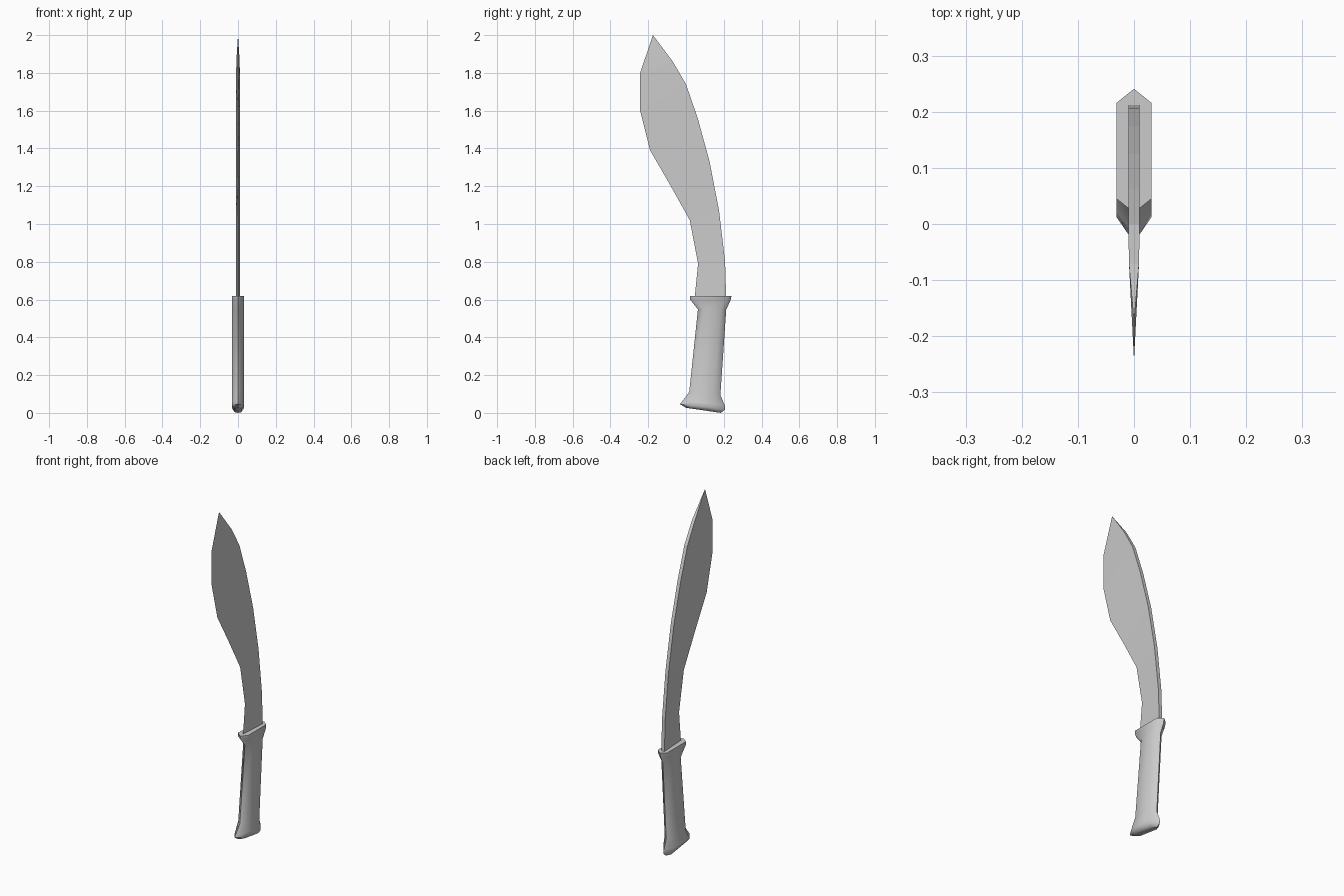
import bpy, bmesh, math

if "Cube" in bpy.data.objects:
    bpy.data.objects.remove(bpy.data.objects["Cube"])


def loft(name, rings):
    """Skin a list of equally sized point rings and cap both ends."""
    bm = bmesh.new()
    loops = [[bm.verts.new(p) for p in ring] for ring in rings]
    n = len(loops[0])
    for a, b in zip(loops, loops[1:]):
        for i in range(n):
            j = (i + 1) % n
            bm.faces.new((a[i], a[j], b[j], b[i]))
    bm.faces.new(loops[0])
    bm.faces.new(loops[-1])
    bmesh.ops.remove_doubles(bm, verts=bm.verts, dist=1e-5)
    bmesh.ops.recalc_face_normals(bm, faces=bm.faces)
    mesh = bpy.data.meshes.new(name)
    bm.to_mesh(mesh)
    bm.free()
    obj = bpy.data.objects.new(name, mesh)
    bpy.context.collection.objects.link(obj)
    return obj


# Blade: wedge section, sharp on the front edge and thick on the spine
edge = [(0.045, 0.60), (0.064, 0.79), (0.02, 1.02), (-0.08, 1.20),
        (-0.19, 1.39), (-0.243, 1.60), (-0.243, 1.80), (-0.175, 2.0)]
spine = [(0.213, 0.60), (0.207, 0.80), (0.175, 1.07), (0.125, 1.33),
         (0.062, 1.56), (0.0, 1.74), (-0.07, 1.86), (-0.175, 2.0)]
half = [0.01] * 6 + [0.009, 0.0]
loft("blade", [[(0, *e), (w, *s), (-w, *s)]
               for e, s, w in zip(edge, spine, half)])


# Grip: six-sided sections, pointed at front and back
def hexagon(front, back, w, inset):
    (y0, z0), (y1, z1) = front, back
    t = inset / (y1 - y0)
    at = lambda k: (y0 + k * (y1 - y0), z0 + k * (z1 - z0))
    return [(0, *at(0)), (w, *at(t)), (w, *at(1 - t)),
            (0, *at(1)), (-w, *at(1 - t)), (-w, *at(t))]


grip = loft("handle", [
    hexagon((0.0, 0.027), (0.185, 0.0), 0.018, 0.025),       # pommel underside
    hexagon((-0.033, 0.047), (0.207, 0.018), 0.031, 0.045),  # pommel rim
    hexagon((-0.018, 0.064), (0.205, 0.04), 0.031, 0.04),
    hexagon((0.017, 0.11), (0.182, 0.095), 0.031, 0.03),     # lower neck
    hexagon((0.063, 0.548), (0.213, 0.548), 0.031, 0.03),    # upper neck
    hexagon((0.02, 0.602), (0.236, 0.595), 0.031, 0.025),    # guard flare
    hexagon((0.02, 0.62), (0.241, 0.62), 0.031, 0.025),      # guard top
])
bpy.context.view_layer.objects.active = grip
grip.select_set(True)
bpy.ops.object.shade_smooth_by_angle(angle=math.radians(55))
